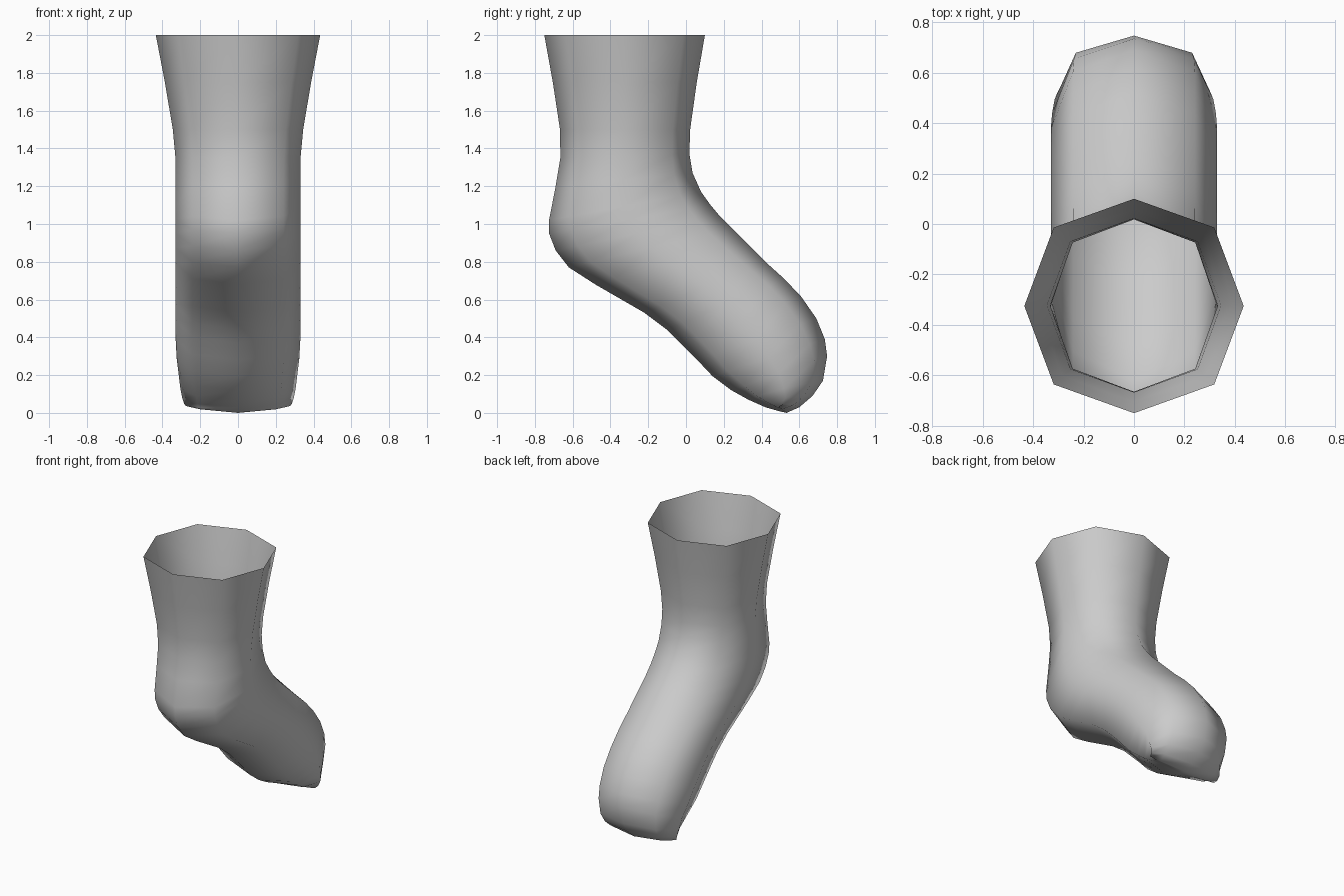
import bpy, bmesh, math
from mathutils import Vector

cube = bpy.data.objects.get("Cube")
if cube:
    bpy.data.objects.remove(cube, do_unlink=True)

# Fabric colour
fabric = bpy.data.materials.new("grey_fabric")
fabric.use_nodes = True
grey = (0.6, 0.6, 0.6, 1)
fabric.diffuse_color = grey
fabric.node_tree.nodes["Principled BSDF"].inputs["Base Color"].default_value = grey

# Cross-sections from cuff to toe: instep y, z, sole y, z, half width
SECTIONS = [
    (.10, 2.0, -.75, 2.0, .435),
    (.057, 1.75, -.705, 1.75, .387),
    (.022, 1.5, -.667, 1.5, .345),
    (.018, 1.37, -.665, 1.35, .332),
    (.035, 1.27, -.69, 1.2, .33),
    (.08, 1.17, -.725, 1.02, .33),
    (.13, 1.1, -.725, .95, .33),
    (.18, 1.04, -.69, .86, .33),
    (.24, .98, -.62, .77, .33),
    (.31, .91, -.48, .68, .33),
    (.42, .8, -.22, .53, .33),
    (.52, .71, -.1, .44, .33),
    (.61, .615, -.03, .37, .33),
    (.69, .5, .06, .28, .33),
    (.735, .39, .14, .195, .325),
    (.747, .3, .24, .12, .315),
    (.725, .17, .33, .07, .305),
    (.67, .09, .42, .03, .295),
    (.6, .03, .49, .01, .285),
    (.532, .0, .528, .0, .275),
]
SIDES = 8


def section_ring(bm, fy, fz, by, bz, width, lift):
    front, back = Vector((0, fy, fz)), Vector((0, by, bz))
    centre, reach = (front + back) / 2, (front - back) / 2
    ring = []
    for i in range(SIDES):
        a = math.tau * i / SIDES
        # diagonal corners sit slightly outside the true ellipse
        k = 1.035 if i % 2 else 1
        side = math.sin(a) * k
        offset = Vector((width * side, -lift * side ** 2, lift * side ** 2))
        ring.append(bm.verts.new(centre + reach * math.cos(a) * k + offset))
    return ring


# Sock: open eight-sided tube that closes to a seam across the toe
bm = bmesh.new()
rings = []
for n, section in enumerate(SECTIONS):
    lift = max(0, n - len(SECTIONS) + 5) * .009
    rings.append(section_ring(bm, *section, lift))
for upper, lower in zip(rings, rings[1:]):
    for i in range(SIDES):
        j = (i + 1) % SIDES
        bm.faces.new((upper[i], upper[j], lower[j], lower[i]))
bmesh.ops.remove_doubles(bm, verts=rings[-1], dist=.008)
bmesh.ops.recalc_face_normals(bm, faces=bm.faces)
for face in bm.faces:
    face.smooth = True

mesh = bpy.data.meshes.new("sock")
bm.to_mesh(mesh)
bm.free()
mesh.materials.append(fabric)
sock = bpy.data.objects.new("sock", mesh)
bpy.context.collection.objects.link(sock)
